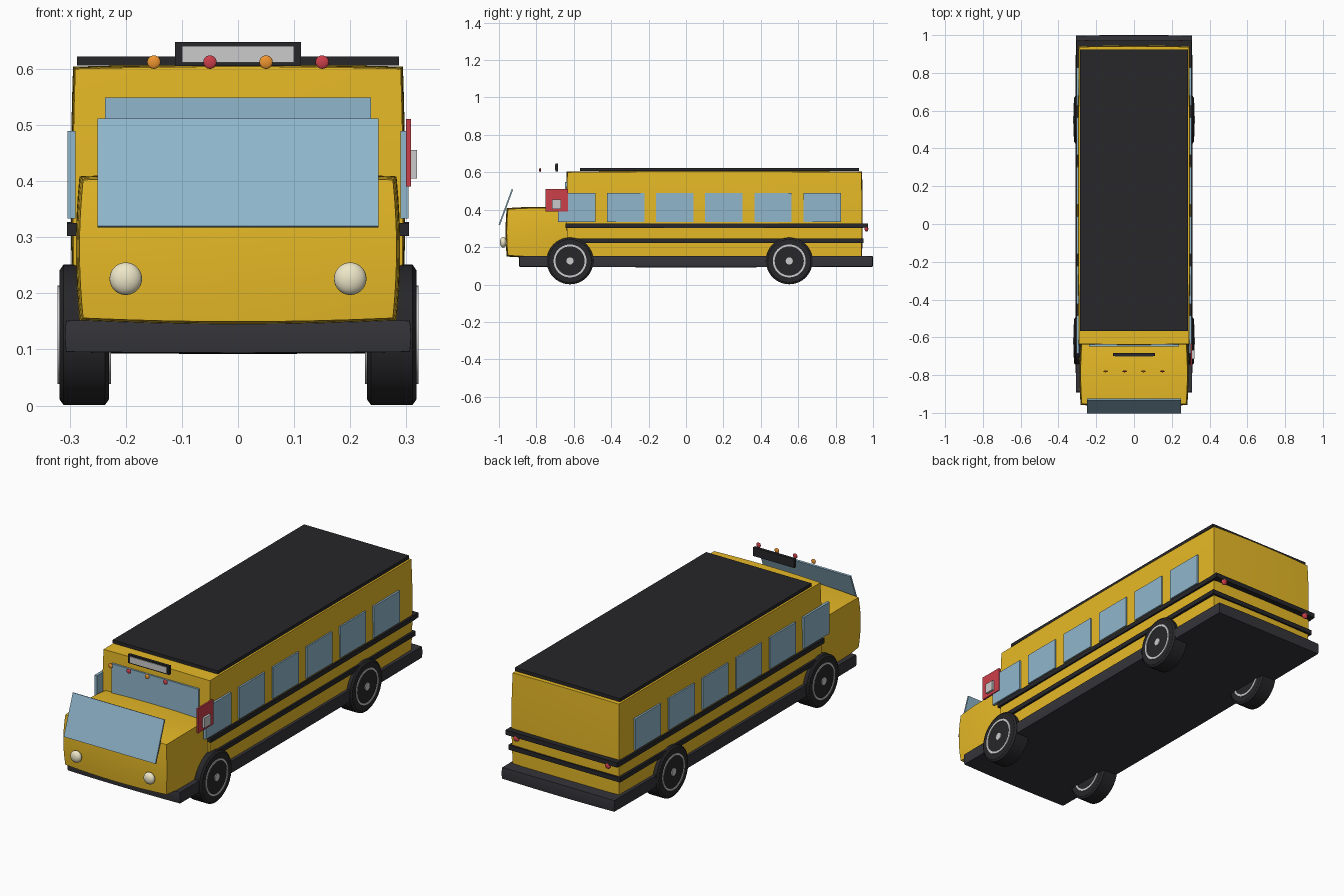
import bpy, bmesh, math
from mathutils import Matrix

if "Cube" in bpy.data.objects:
    bpy.data.objects.remove(bpy.data.objects["Cube"])


def mat(name, r, g, b):
    m = bpy.data.materials.new(name)
    m.diffuse_color = (r, g, b, 1)
    m.use_nodes = True
    m.node_tree.nodes["Principled BSDF"].inputs["Base Color"].default_value = m.diffuse_color
    return m


YELLOW = mat("yellow", 0.80, 0.49, 0.02)
BLACK = mat("black", 0.02, 0.02, 0.023)
DARK = mat("dark_grey", 0.035, 0.035, 0.042)
GLASS = mat("glass", 0.28, 0.47, 0.60)
RED = mat("red", 0.60, 0.05, 0.07)
ORANGE = mat("orange", 0.85, 0.30, 0.03)
CREAM = mat("cream", 0.85, 0.80, 0.58)
WHITE = mat("white", 0.75, 0.75, 0.73)
SILVER = mat("silver", 0.55, 0.55, 0.57)


def finish(name, bm, material, angle=None):
    me = bpy.data.meshes.new(name)
    bm.to_mesh(me)
    bm.free()
    ob = bpy.data.objects.new(name, me)
    bpy.context.collection.objects.link(ob)
    me.materials.append(material)
    if angle:
        bpy.ops.object.select_all(action='DESELECT')
        ob.select_set(True)
        bpy.context.view_layer.objects.active = ob
        bpy.ops.object.shade_smooth_by_angle(angle=math.radians(angle))
    return ob


def box(name, x, y, z, material, bulge=0):
    """Box from (min, max) ranges; bulge pulls edges in for a barrelled panel."""
    bm = bmesh.new()
    bmesh.ops.create_cube(bm, size=2)
    if bulge:
        bmesh.ops.subdivide_edges(bm, edges=bm.edges[:], cuts=7, use_grid_fill=True)
    half = [(r[1] - r[0]) / 2 for r in (x, y, z)]
    mid = [(r[1] + r[0]) / 2 for r in (x, y, z)]
    for v in bm.verts:
        c = v.co.copy()
        for i in range(3):
            a, b = c[(i + 1) % 3], c[(i + 2) % 3]
            inset = bulge * (a * a + b * b) / 2
            v.co[i] = mid[i] + c[i] * (half[i] - inset)
    return finish(name, bm, material, 40 if bulge else None)


def ball(name, loc, r, depth, material):
    bm = bmesh.new()
    bmesh.ops.create_uvsphere(bm, u_segments=24, v_segments=14, radius=1)
    bmesh.ops.scale(bm, verts=bm.verts, vec=(r, depth, r))
    bmesh.ops.translate(bm, verts=bm.verts, vec=loc)
    return finish(name, bm, material, 60)


def lathe(name, profile, x, y, z, side, material, closed=True):
    """Spin (offset, radius) points about the x axis."""
    bm = bmesh.new()
    vs = [bm.verts.new((o * side, 0, r)) for o, r in profile]
    es = [bm.edges.new((vs[i], vs[i + 1])) for i in range(len(vs) - 1)]
    if closed:
        es.append(bm.edges.new((vs[-1], vs[0])))
    bmesh.ops.spin(bm, geom=vs + es, cent=(0, 0, 0), axis=(1, 0, 0),
                   angle=math.tau, steps=40)
    bmesh.ops.remove_doubles(bm, verts=bm.verts, dist=1e-5)
    bmesh.ops.recalc_face_normals(bm, faces=bm.faces)
    bmesh.ops.translate(bm, verts=bm.verts, vec=(x, y, z))
    return finish(name, bm, material, 35)


# Chassis, passenger body, hood and roof
box("chassis", (-0.31, 0.31), (-0.893, 1.0), (0.092, 0.155), DARK, 0.004)
box("body", (-0.298, 0.298), (-0.642, 0.945), (0.145, 0.608), YELLOW, 0.008)
box("hood", (-0.289, 0.289), (-0.965, -0.62), (0.143, 0.415), YELLOW, 0.013)
box("roof", (-0.287, 0.287), (-0.567, 0.925), (0.606, 0.622), BLACK)

# Slanted windshield and upper front window
shield = box("windshield", (-0.25, 0.25), (-0.004, 0.004), (-0.102, 0.102), GLASS)
shield.matrix_world = (Matrix.Translation((0, -0.963, 0.414))
                       @ Matrix.Rotation(-math.atan2(0.07, 0.19), 4, 'X'))
box("upper_front_window", (-0.237, 0.237), (-0.648, -0.632), (0.36, 0.549), GLASS)

# Side windows and trim rails
for s, tag in ((-1, "left"), (1, "right")):
    def span(a, b):
        return tuple(sorted((a * s, b * s)))
    for i in range(6):
        c = -0.585 + 0.2625 * i
        box(f"{tag}_window_{i + 1}", span(0.29, 0.304), (c - 0.1, c + 0.1),
            (0.333, 0.489), GLASS)
    box(f"{tag}_upper_rail", span(0.285, 0.305), (-0.645, 0.95), (0.302, 0.325), BLACK)
    box(f"{tag}_lower_rail", span(0.28, 0.305), (-0.645, 0.945), (0.222, 0.245), BLACK)

    # Head and tail lights
    ball(f"{tag}_headlight", (0.2 * s, -0.977, 0.226), 0.029, 0.018, CREAM)
    ball(f"{tag}_tail_light", (0.25 * s, 0.965, 0.298), 0.016, 0.01, RED)

    # Wheels: tyre, bright ring on both faces, hub cap
    for y, end in ((-0.62, "front"), (0.552, "rear")):
        nm = f"{tag}_{end}"
        lathe(nm + "_tyre", [(-0.044, 0), (-0.044, 0.115), (-0.037, 0.125),
                             (0.037, 0.125), (0.044, 0.115), (0.044, 0)],
              0.274 * s, y, 0.126, s, BLACK, False)
        for o, f in ((0.0445, "outer"), (-0.0445, "inner")):
            lathe(f"{nm}_{f}_rim", [(o - 0.003, 0.078), (o + 0.003, 0.078),
                                    (o + 0.003, 0.088), (o - 0.003, 0.088)],
                  0.274 * s, y, 0.126, s, SILVER)
        lathe(nm + "_hub", [(0.04, 0), (0.04, 0.019), (0.048, 0.019), (0.048, 0)],
              0.274 * s, y, 0.126, s, SILVER, False)

# Rails across the back
box("back_upper_rail", (-0.305, 0.305), (0.935, 0.972), (0.304, 0.327), BLACK)
box("back_lower_rail", (-0.305, 0.305), (0.93, 0.95), (0.222, 0.245), BLACK)

# Destination board and marker lights
box("sign_frame", (-0.112, 0.112), (-0.698, -0.684), (0.605, 0.648), BLACK)
box("sign_panel", (-0.1, 0.1), (-0.701, -0.69), (0.611, 0.641), WHITE)
for i, m in enumerate((ORANGE, RED, ORANGE, RED)):
    ball(f"marker_light_{i + 1}", (-0.15 + 0.1 * i, -0.78, 0.612), 0.012, 0.005, m)

# Side stop board
box("stop_board", (0.299, 0.308), (-0.752, -0.632), (0.39, 0.511), RED)
box("stop_board_panel", (0.305, 0.319), (-0.716, -0.668), (0.405, 0.455), WHITE)
